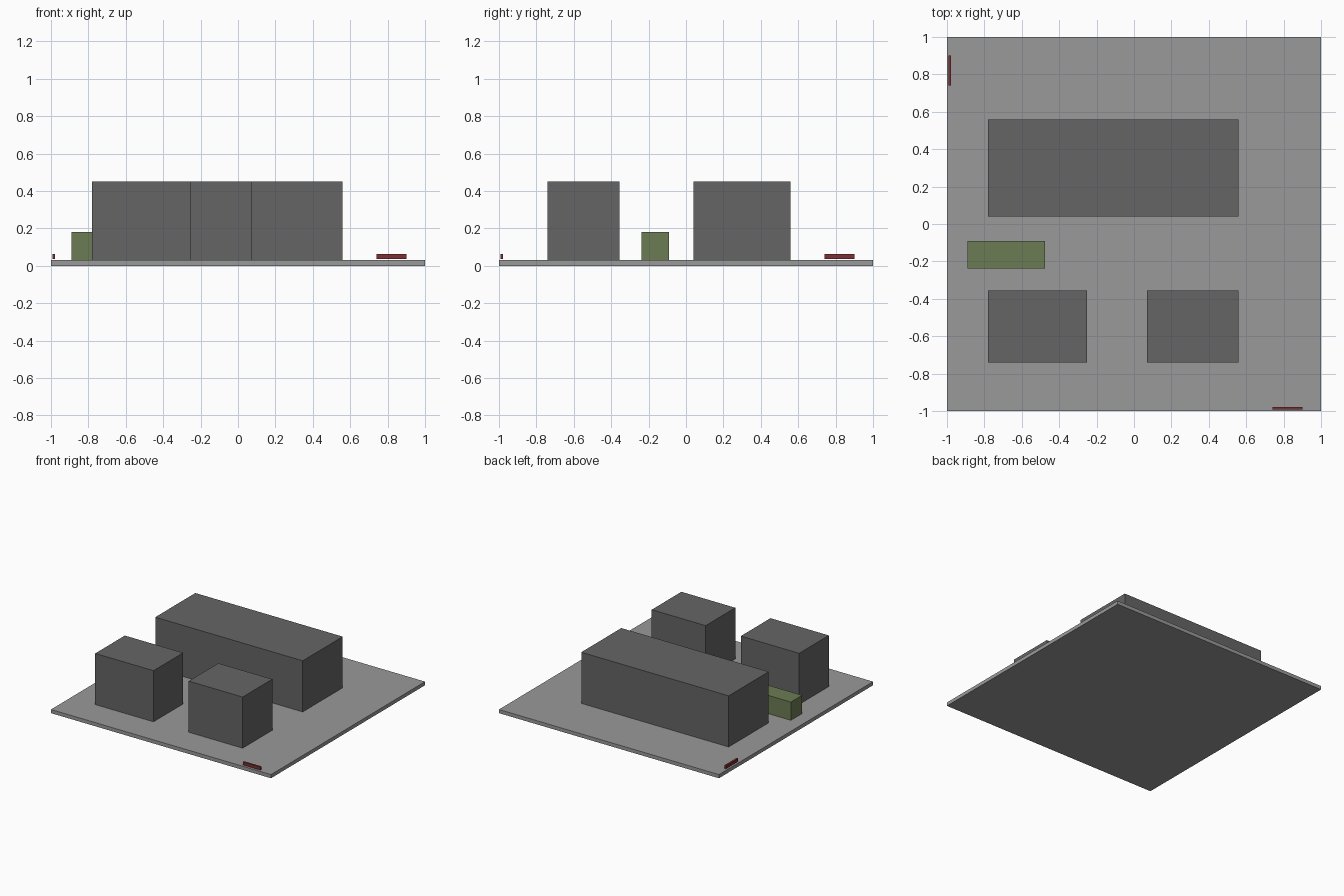
import bpy

if "Cube" in bpy.data.objects:
    bpy.data.objects.remove(bpy.data.objects["Cube"])


def material(name, rgb):
    mat = bpy.data.materials.new(name)
    mat.diffuse_color = (*rgb, 1)
    mat.use_nodes = True
    mat.node_tree.nodes["Principled BSDF"].inputs["Base Color"].default_value = mat.diffuse_color
    return mat


def box(name, x, y, z, mat=None):
    """Box from its (min, max) range on each axis."""
    ranges = (x, y, z)
    bpy.ops.mesh.primitive_cube_add(size=1, location=[(a + b) / 2 for a, b in ranges])
    ob = bpy.context.object
    ob.name = name
    ob.scale = [b - a for a, b in ranges]
    bpy.ops.object.transform_apply(location=False, rotation=False, scale=True)
    if mat:
        ob.data.materials.append(mat)
    return ob


light = material("pale_grey", (0.32, 0.32, 0.32))
dark = material("dark_grey", (0.13, 0.13, 0.13))
green = material("green", (0.15, 0.2, 0.09))
red = material("red", (0.2, 0.03, 0.03))

GROUND = 0.03

# Ground slab
box("ground_slab", (-1, 1), (-1, 1), (0, GROUND), light)

# Three blocks of equal height
for name, x, y in (
    ("long_back_block", (-0.78, 0.56), (0.04, 0.56)),
    ("front_left_block", (-0.78, -0.25), (-0.74, -0.355)),
    ("front_right_block", (0.07, 0.56), (-0.74, -0.355)),
):
    box(name, x, y, (GROUND, 0.45), dark)

# Low green block between the buildings
box("low_green_block", (-0.89, -0.475), (-0.237, -0.09), (GROUND, 0.18), green)

# Thin red edge markers, same shape on the front and left edges
along, across, height = (0.74, 0.90), (-0.993, -0.978), (0.037, 0.062)
box("front_edge_marker", along, across, height, red)
box("left_edge_marker", across, along, height, red)
